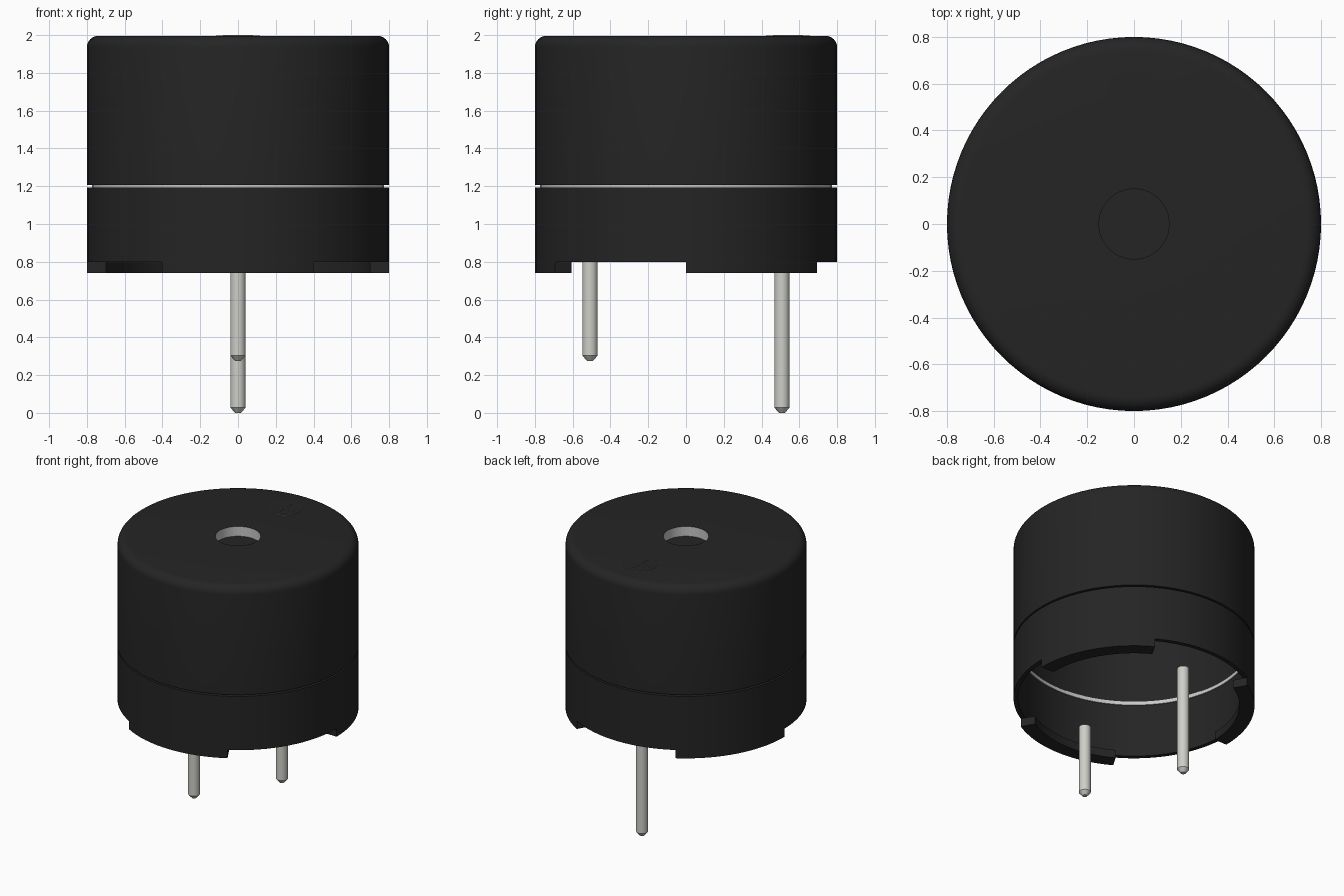
import bpy, bmesh, math
from math import sin, cos, pi, radians

old = bpy.data.objects.get("Cube")
if old:
    bpy.data.objects.remove(old, do_unlink=True)

SEG = 96


def material(name, rgb):
    m = bpy.data.materials.new(name)
    m.use_nodes = True
    m.diffuse_color = (*rgb, 1)
    bsdf = m.node_tree.nodes["Principled BSDF"]
    bsdf.inputs["Base Color"].default_value = (*rgb, 1)
    bsdf.inputs["Roughness"].default_value = 0.6
    return m


BLACK = material("black plastic", (0.018, 0.018, 0.018))
GREY = material("light grey", (0.58, 0.58, 0.58))
METAL = material("pin metal", (0.62, 0.62, 0.58))


def finish(name, bm, mats):
    bmesh.ops.recalc_face_normals(bm, faces=bm.faces)
    mesh = bpy.data.meshes.new(name)
    bm.to_mesh(mesh)
    bm.free()
    for m in mats:
        mesh.materials.append(m)
    ob = bpy.data.objects.new(name, mesh)
    bpy.context.collection.objects.link(ob)
    bpy.ops.object.select_all(action='DESELECT')
    ob.select_set(True)
    bpy.context.view_layer.objects.active = ob
    bpy.ops.object.shade_smooth_by_angle(angle=radians(30))
    return ob


def lathe(name, profile, mats, closed=False, seg=SEG, centre=(0, 0), grey_rule=None):
    """Revolve (radius, z) points around a vertical axis."""
    bm = bmesh.new()
    rings = []
    for r, z in profile:
        if r == 0:
            rings.append([bm.verts.new((*centre, z))] * seg)
        else:
            rings.append([bm.verts.new((centre[0] + r * cos(2 * pi * i / seg),
                                        centre[1] + r * sin(2 * pi * i / seg), z))
                          for i in range(seg)])
    pairs = list(zip(rings, rings[1:]))
    if closed:
        pairs.append((rings[-1], rings[0]))
    for k, (a, b) in enumerate(pairs):
        for i in range(seg):
            j = (i + 1) % seg
            corners = list(dict.fromkeys((a[i], a[j], b[j], b[i])))
            f = bm.faces.new(corners)
            if grey_rule and grey_rule(k):
                f.material_index = 1
    return finish(name, bm, mats)


# Upper cap: blind sound hole, rounded rim, hollow inside
TOP, R, FILLET = 1.996, 0.8, 0.06
rim = [(R - FILLET + FILLET * sin(a), TOP - FILLET + FILLET * cos(a))
       for a in (radians(15 * i) for i in range(7))]
lathe("upper_cap",
      [(0, 1.925), (0.15, 1.925), (0.15, TOP)] + rim +
      [(R, 1.206), (0.77, 1.206), (0.77, 1.89), (0, 1.89)],
      [BLACK, GREY], grey_rule=lambda k: k == 1)

# Lower wall and the light ring that bridges the seam
lathe("lower_wall", [(R, 1.194), (R, 0.8), (0.77, 0.8), (0.77, 1.194)],
      [BLACK], closed=True)
lathe("seam_ring", [(0.773, 1.213), (0.773, 1.187), (0.763, 1.187), (0.763, 1.213)],
      [GREY], closed=True)


# Three arc-shaped feet under the wall
def foot(name, start):
    bm = bmesh.new()
    steps = 16
    sections = []
    for i in range(steps + 1):
        a = radians(start + 60 * i / steps)
        sections.append([bm.verts.new((r * cos(a), r * sin(a), z))
                         for r, z in ((0.7, 0.74), (R, 0.74), (R, 0.8), (0.7, 0.8))])
    for s, t in zip(sections, sections[1:]):
        for k in range(4):
            n = (k + 1) % 4
            bm.faces.new((s[k], s[n], t[n], t[k]))
    bm.faces.new(sections[0])
    bm.faces.new(sections[-1])
    finish(name, bm, [BLACK])


for side, start in (("left", 0), ("right", 120), ("front", 240)):
    foot(side + "_foot", start)

# Polarity mark: a thin disc with a thin plus on it, light only on the edges
MARK_Y = 0.54
lathe("mark_disc", [(0, 1.99), (0.117, 1.99), (0.117, 1.998), (0, 1.998)],
      [BLACK, GREY], seg=48, centre=(0, MARK_Y), grey_rule=lambda k: k == 1)

bm = bmesh.new()
w, l = 0.013, 0.08
outline = [(w, w), (w, l), (-w, l), (-w, w), (-l, w), (-l, -w),
           (-w, -w), (-w, -l), (w, -l), (w, -w), (l, -w), (l, w)]
base = bm.faces.new([bm.verts.new((x, y + MARK_Y, 1.995)) for x, y in outline])
ext = bmesh.ops.extrude_face_region(bm, geom=[base])
for v in ext["geom"]:
    if isinstance(v, bmesh.types.BMVert):
        v.co.z = 2.0
bm.normal_update()
for f in bm.faces:
    f.material_index = 1 if abs(f.normal.z) < 0.5 else 0
finish("mark_plus", bm, [BLACK, GREY])

# Two contact pins with chamfered tips
for name, y, tip in (("front_pin", -0.508, 0.275), ("back_pin", 0.508, 0.0)):
    lathe(name, [(0, 0.8), (0.04, 0.8), (0.04, tip + 0.028), (0.016, tip), (0, tip)],
          [METAL], seg=32, centre=(0, y))
